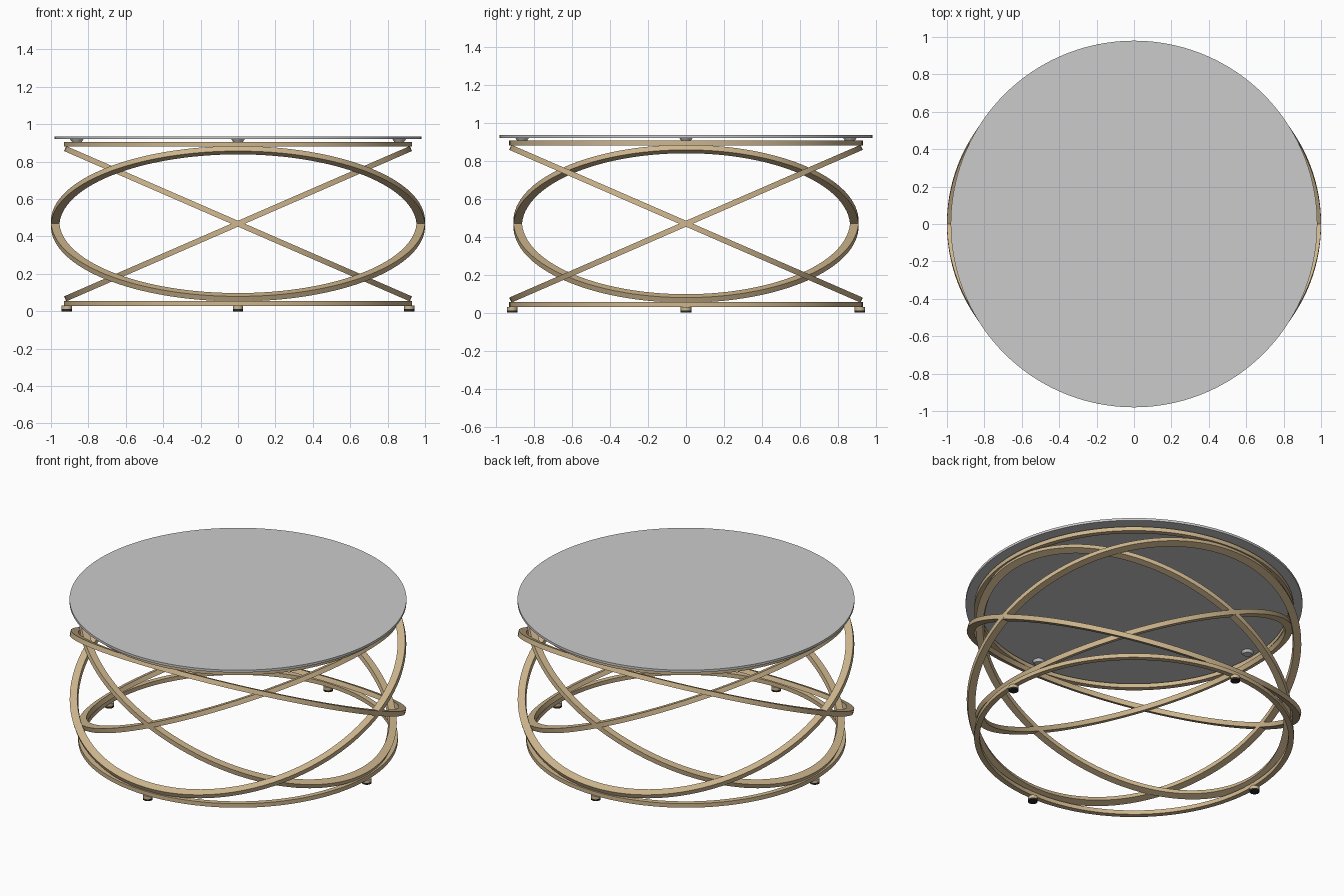
import bpy, bmesh, math
from mathutils import Matrix

if "Cube" in bpy.data.objects:
    bpy.data.objects.remove(bpy.data.objects["Cube"])


def material(name, rgb):
    m = bpy.data.materials.new(name)
    m.diffuse_color = (*rgb, 1)
    m.use_nodes = True
    m.node_tree.nodes["Principled BSDF"].inputs["Base Color"].default_value = m.diffuse_color
    return m


BRASS = material("brass", (0.62, 0.47, 0.27))
BLACK = material("black_rubber", (0.02, 0.02, 0.02))


def finish(name, bm, mat=None):
    bmesh.ops.recalc_face_normals(bm, faces=bm.faces[:])
    me = bpy.data.meshes.new(name)
    bm.to_mesh(me)
    bm.free()
    ob = bpy.data.objects.new(name, me)
    bpy.context.collection.objects.link(ob)
    if mat:
        me.materials.append(mat)
    bpy.ops.object.select_all(action='DESELECT')
    ob.select_set(True)
    bpy.context.view_layer.objects.active = ob
    bpy.ops.object.shade_smooth_by_angle(angle=math.radians(35))
    return ob


def ring(name, rx, ry, width, height, matrix, n=128):
    """Elliptical hoop of rectangular bar; rx, ry are outer radii."""
    bm = bmesh.new()
    h = height / 2
    profile = [(0, -h), (0, h), (width, h), (width, -h)]
    loops = []
    for i in range(n):
        a = 2 * math.pi * i / n
        loops.append([bm.verts.new(matrix @ Matrix.Translation(
            ((rx - d) * math.cos(a), (ry - d) * math.sin(a), z)).translation)
            for d, z in profile])
    for i in range(n):
        p, q = loops[i], loops[(i + 1) % n]
        for j in range(4):
            k = (j + 1) % 4
            bm.faces.new((p[j], q[j], q[k], p[k]))
    return finish(name, bm, BRASS)


def disc(name, r, z0, z1, x=0, y=0, mat=None, n=32, r_top=None):
    bm = bmesh.new()
    bmesh.ops.create_cone(bm, cap_ends=True, segments=n, radius1=r,
                          radius2=r if r_top is None else r_top, depth=z1 - z0,
                          matrix=Matrix.Translation((x, y, (z0 + z1) / 2)))
    return finish(name, bm, mat)


# table top
disc("table_top", 0.98, 0.92, 0.935, n=160)

# horizontal hoops
ring("upper_hoop", 0.93, 0.93, 0.032, 0.026, Matrix.Translation((0, 0, 0.893)))
ring("lower_hoop", 0.93, 0.93, 0.032, 0.026, Matrix.Translation((0, 0, 0.042)))

# two crossing pairs of tilted hoops
TILT = math.radians(23.5)
mid = Matrix.Translation((0, 0, 0.468))
for label, s in (("a", 1), ("b", -1)):
    ring("wide_tilted_hoop_" + label, 1.0, 1.008, 0.045, 0.029,
         mid @ Matrix.Rotation(s * TILT, 4, 'X'))
    ring("narrow_tilted_hoop_" + label, 1.008, 0.908, 0.045, 0.029,
         mid @ Matrix.Rotation(s * TILT, 4, 'Y'))

# feet and the pads that carry the top
for i in range(4):
    c, s = math.cos(i * math.pi / 2), math.sin(i * math.pi / 2)
    disc(f"foot_{i}", 0.028, 0.012, 0.031, 0.915 * c, 0.915 * s, BRASS)
    disc(f"foot_tip_{i}", 0.028, 0, 0.012, 0.915 * c, 0.915 * s, BLACK)
    disc(f"top_pad_{i}", 0.026, 0.905, 0.921, 0.862 * c, 0.862 * s, r_top=0.037)
